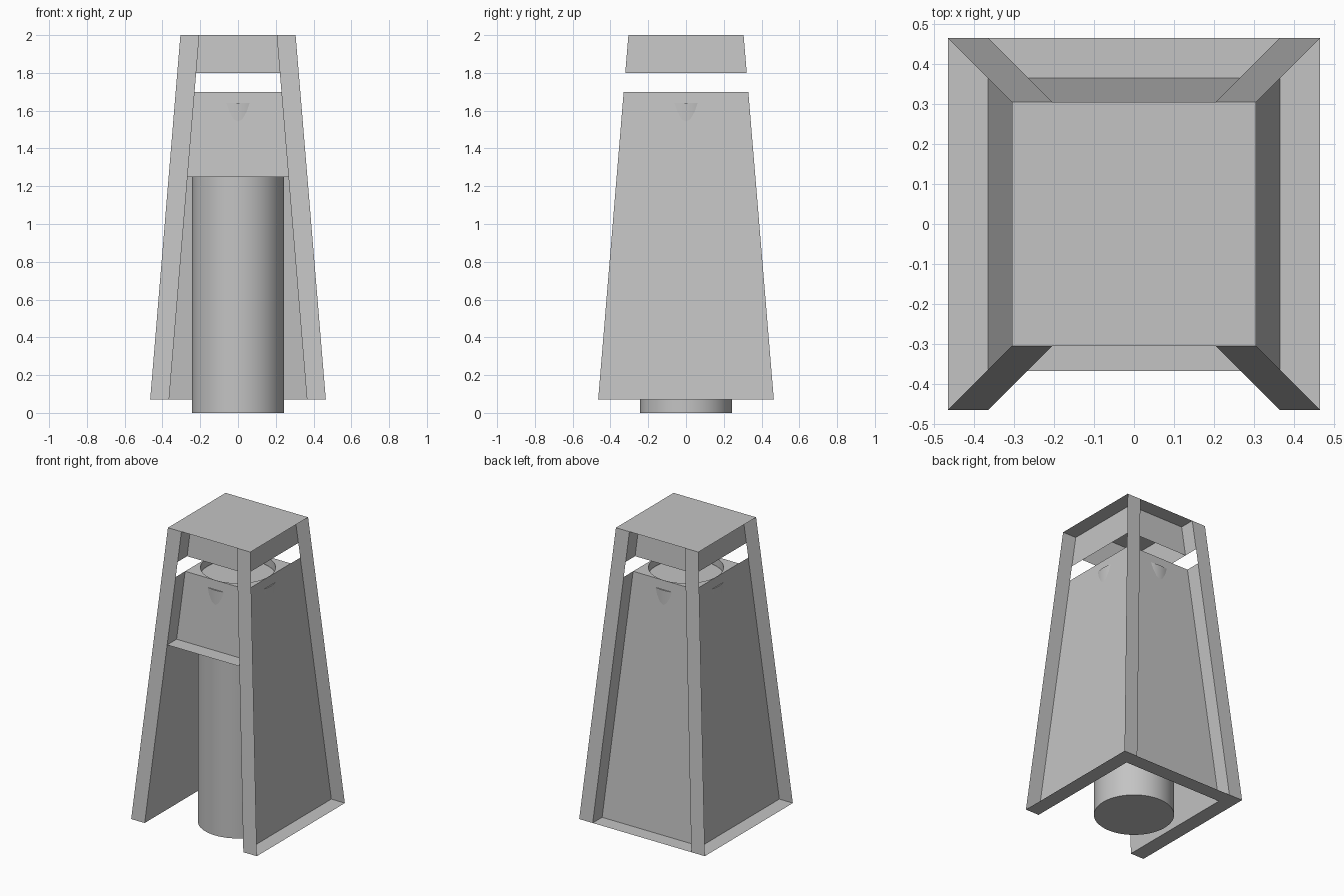
import bpy
import bmesh
from math import cos, sin, tau
from mathutils import Vector

cube = bpy.data.objects.get("Cube")
if cube:
    bpy.data.objects.remove(cube, do_unlink=True)

grey = bpy.data.materials.new("plain_grey")
grey.use_nodes = True
grey.diffuse_color = (0.55, 0.55, 0.55, 1)
grey.node_tree.nodes["Principled BSDF"].inputs["Base Color"].default_value = (0.55, 0.55, 0.55, 1)

# Key heights and the tapered shell
BASE, LEDGE, SHELF, GAP_TOP, TOP = 0.07, 1.25, 1.70, 1.80, 2.0
FRAME = 0.10


def outer(z):
    return 0.465 - 0.16 * (z - BASE) / (TOP - BASE)


def inner(z):
    return outer(z) - FRAME


def finish(name, bm, smooth=False):
    mesh = bpy.data.meshes.new(name)
    bm.to_mesh(mesh)
    bm.free()
    mesh.materials.append(grey)
    obj = bpy.data.objects.new(name, mesh)
    bpy.context.collection.objects.link(obj)
    if smooth:
        bpy.ops.object.select_all(action='DESELECT')
        obj.select_set(True)
        bpy.context.view_layer.objects.active = obj
        bpy.ops.object.shade_smooth_by_angle()
    return obj


def sheet(name, points, facing):
    """One flat sheet whose normal points along facing."""
    bm = bmesh.new()
    face = bm.faces.new([bm.verts.new(p) for p in points])
    face.normal_update()
    if face.normal.dot(Vector(facing)) < 0:
        face.normal_flip()
    finish(name, bm)


# Side walls, set in from the frame, with a gap below the header
for side, s in (("left", 1), ("right", -1)):
    for part, lo, hi in (("panel", BASE, SHELF), ("header", GAP_TOP, TOP)):
        sheet(f"{side}_{part}",
              [(s * inner(lo), -outer(lo), lo), (s * inner(lo), outer(lo), lo),
               (s * inner(hi), outer(hi), hi), (s * inner(hi), -outer(hi), hi)], (s, 0, 0))
    # Sill strip under each side wall
    a, b = inner(BASE), outer(BASE)
    sheet(f"{side}_sill", [(s * a, -b, BASE), (s * b, -b, BASE),
                           (s * b, b, BASE), (s * a, b, BASE)], (0, 0, -1))
    # Thin corner posts on the front and back
    for end, e in (("front", -1), ("back", 1)):
        sheet(f"{end}_{side}_post",
              [(s * inner(BASE), e * outer(BASE), BASE), (s * outer(BASE), e * outer(BASE), BASE),
               (s * outer(TOP), e * outer(TOP), TOP), (s * inner(TOP), e * outer(TOP), TOP)], (0, e, 0))

# Front and back walls; the front one stops above the opening
for end, e, bottom in (("front", -1, LEDGE), ("back", 1, BASE)):
    for part, lo, hi in (("panel", bottom, SHELF), ("header", GAP_TOP, TOP)):
        sheet(f"{end}_{part}",
              [(-inner(lo), e * inner(lo), lo), (inner(lo), e * inner(lo), lo),
               (inner(hi), e * inner(hi), hi), (-inner(hi), e * inner(hi), hi)], (0, e, 0))
    w = inner(bottom)
    sheet(f"{end}_ledge", [(-w, e * w, bottom), (w, e * w, bottom),
                           (w, e * outer(bottom), bottom), (-w, e * outer(bottom), bottom)], (0, 0, -1))

# Flat cap
t = outer(TOP)
sheet("cap", [(-t, -t, TOP), (t, -t, TOP), (t, t, TOP), (-t, t, TOP)], (0, 0, 1))

# Shelf with a round hole and its short collar
bm = bmesh.new()
SEGMENTS, half = 64, inner(SHELF)
rows = [[], [], []]
for k in range(SEGMENTS):
    c, s = cos(tau * k / SEGMENTS), sin(tau * k / SEGMENTS)
    edge = half / max(abs(c), abs(s))
    for row, (r, z) in zip(rows, ((edge, SHELF), (half - 0.002, SHELF), (half - 0.002, 1.645))):
        row.append(bm.verts.new((r * c, r * s, z)))
for a, b in zip(rows, rows[1:]):
    for k in range(SEGMENTS):
        n = (k + 1) % SEGMENTS
        bm.faces.new((a[k], a[n], b[n], b[k]))
finish("top_shelf", bm, smooth=True)

# Inner cylinder standing on the ground
HEIGHT = 1.64
bm = bmesh.new()
bmesh.ops.create_cone(bm, cap_ends=True, segments=SEGMENTS, radius1=0.243, radius2=0.243, depth=HEIGHT)
bmesh.ops.translate(bm, verts=bm.verts, vec=(0, 0, HEIGHT / 2))
finish("inner_cylinder", bm, smooth=True)
